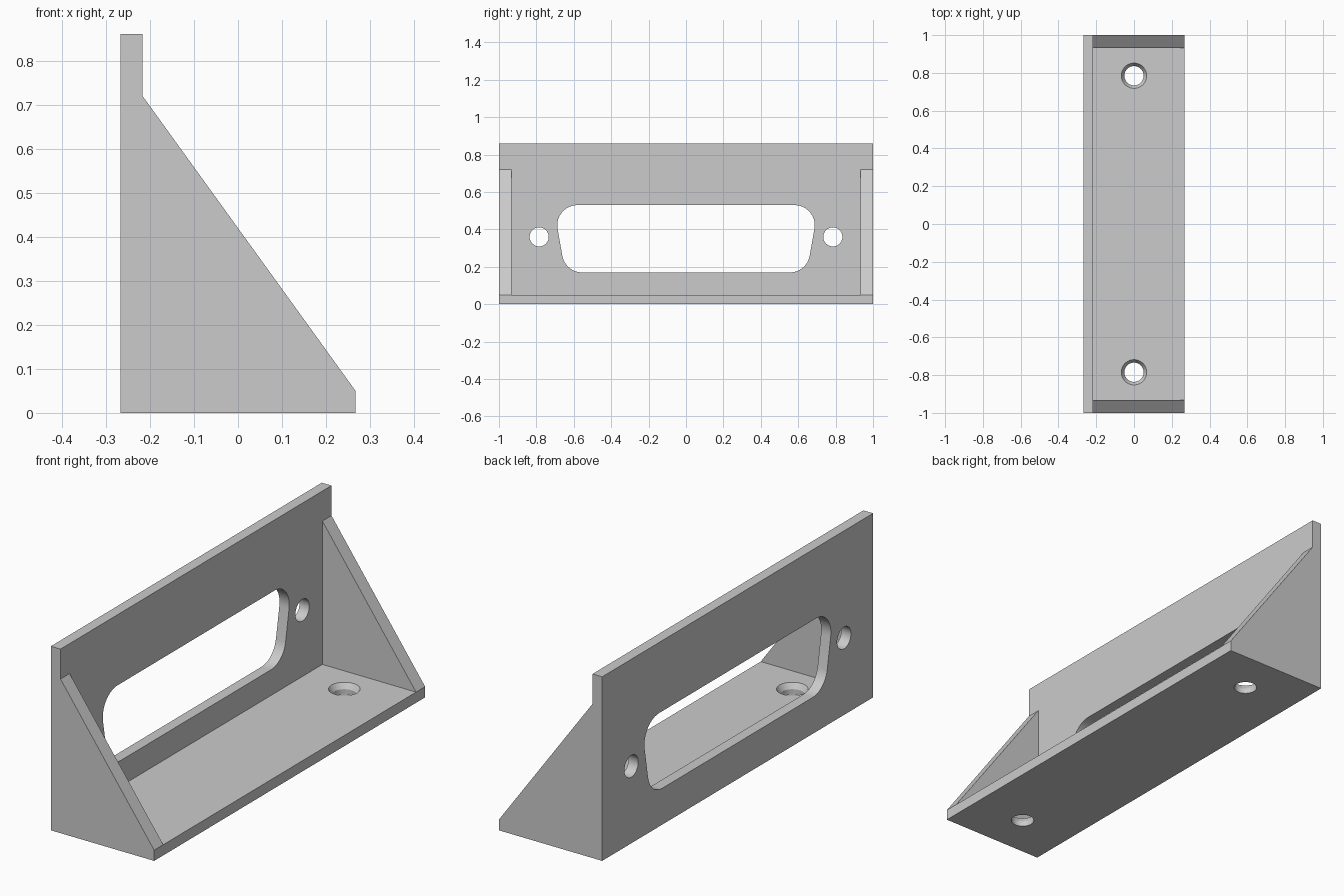
import bpy, bmesh
from math import radians, tan, sin, cos
from mathutils import Matrix, Vector

cube = bpy.data.objects.get("Cube")
if cube:
    bpy.data.objects.remove(cube, do_unlink=True)

XB, XI, XF = -0.267, -0.217, 0.267   # back face, inner wall face, front edge
FLOOR, TOP, RIB_TOP = 0.05, 0.86, 0.72
RIB = 0.067
HOLE_Y, HOLE_R = 0.785, 0.051

grey = bpy.data.materials.new("plain grey")
grey.use_nodes = True
colour = (0.6, 0.6, 0.6, 1)
grey.diffuse_color = colour
grey.node_tree.nodes["Principled BSDF"].inputs["Base Color"].default_value = colour


def prism(name, points, offset):
    """Extrude a closed loop of 3D points along offset."""
    bm = bmesh.new()
    face = bm.faces.new([bm.verts.new(p) for p in points])
    out = bmesh.ops.extrude_face_region(bm, geom=[face])
    verts = [v for v in out["geom"] if isinstance(v, bmesh.types.BMVert)]
    bmesh.ops.translate(bm, vec=offset, verts=verts)
    bmesh.ops.recalc_face_normals(bm, faces=bm.faces)
    return make(name, bm)


def cylinder(name, r_low, r_high, depth, matrix):
    bm = bmesh.new()
    bmesh.ops.create_cone(bm, cap_ends=True, segments=48, radius1=r_low,
                          radius2=r_high, depth=depth, matrix=matrix)
    return make(name, bm)


def make(name, bm):
    mesh = bpy.data.meshes.new(name)
    bm.to_mesh(mesh)
    bm.free()
    mesh.materials.append(grey)
    obj = bpy.data.objects.new(name, mesh)
    bpy.context.collection.objects.link(obj)
    return obj


def combine(target, tool, operation):
    """Apply a boolean and discard the tool object."""
    tool.hide_render = True
    mod = target.modifiers.new(tool.name, 'BOOLEAN')
    mod.operation, mod.object, mod.solver = operation, tool, 'EXACT'
    bpy.context.view_layer.objects.active = target
    bpy.ops.object.modifier_apply(modifier=mod.name)
    bpy.data.objects.remove(tool, do_unlink=True)


def connector_outline(z_low, z_high, y_mid, z_mid, radius, lean, steps=12):
    """Rounded trapezoid in the yz plane, wider at the top."""
    def edge_y(z):
        return y_mid + (z - z_mid) * tan(lean)
    half = []
    for z, side, start, end in ((z_low, 1, radians(-90), -lean),
                                (z_high, -1, -lean, radians(90))):
        cz = z + side * radius
        cy = edge_y(cz) - radius / cos(lean)
        for i in range(steps + 1):
            a = start + (end - start) * i / steps
            half.append((cy + radius * cos(a), cz + radius * sin(a)))
    return half + [(-y, z) for y, z in reversed(half)]


# L-shaped wall and floor
profile = [(XB, 0), (XF, 0), (XF, FLOOR), (XI, FLOOR), (XI, TOP), (XB, TOP)]
bracket = prism("mounting_bracket", [(x, -1, z) for x, z in profile], Vector((0, 2, 0)))

# Triangular end ribs
rib = [(XB, 0), (XF, 0), (XF, FLOOR), (XI, RIB_TOP), (XB, RIB_TOP)]
for name, y in (("front_rib", -1), ("rear_rib", 1 - RIB)):
    combine(bracket, prism(name, [(x, y, z) for x, z in rib], Vector((0, RIB, 0))), 'UNION')

# Connector opening in the wall
outline = connector_outline(0.17, 0.53, 0.679, 0.36, 0.108, radians(10))
combine(bracket, prism("opening_cutter", [(XB - 0.05, y, z) for y, z in outline],
                       Vector((0.15, 0, 0))), 'DIFFERENCE')

# Screw holes in wall and floor, floor ones countersunk
for y in (-HOLE_Y, HOLE_Y):
    wall = Matrix.Translation((XB, y, 0.36)) @ Matrix.Rotation(radians(90), 4, 'Y')
    combine(bracket, cylinder("wall_hole_cutter", HOLE_R, HOLE_R, 0.2, wall), 'DIFFERENCE')
    floor = Matrix.Translation((0, y, 0))
    combine(bracket, cylinder("floor_hole_cutter", HOLE_R, HOLE_R, 0.2, floor), 'DIFFERENCE')
    sink = Matrix.Translation((0, y, FLOOR))
    combine(bracket, cylinder("countersink_cutter", HOLE_R, 0.083, 0.05, sink), 'DIFFERENCE')

# Smooth the rounded walls, keep hard edges
bpy.ops.object.select_all(action='DESELECT')
bracket.select_set(True)
bpy.context.view_layer.objects.active = bracket
bpy.ops.object.shade_smooth_by_angle(angle=radians(25))
